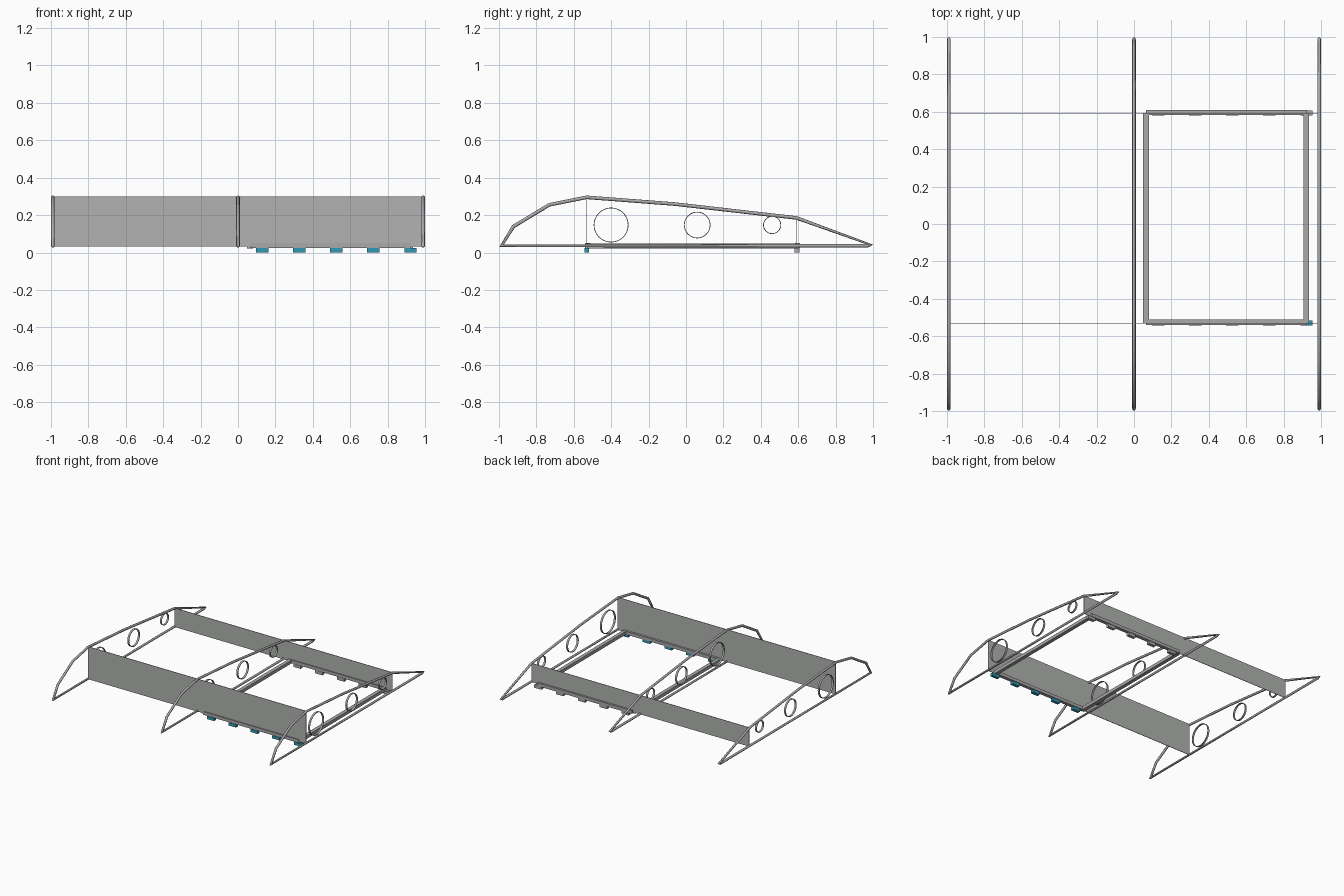
import bpy, bmesh, math
from mathutils import Vector

if "Cube" in bpy.data.objects:
    bpy.data.objects.remove(bpy.data.objects["Cube"])


def material(name, rgb):
    m = bpy.data.materials.new(name)
    m.diffuse_color = (*rgb, 1)
    m.use_nodes = True
    m.node_tree.nodes["Principled BSDF"].inputs["Base Color"].default_value = m.diffuse_color
    return m


TUBE = material("tube grey", (0.40, 0.40, 0.40))
SHEET = material("sheet grey", (0.44, 0.45, 0.44))
BLUE = material("hinge blue", (0.03, 0.33, 0.47))


def finish(name, bm, mat, smooth=False):
    bmesh.ops.recalc_face_normals(bm, faces=bm.faces)
    me = bpy.data.meshes.new(name)
    bm.to_mesh(me)
    bm.free()
    me.materials.append(mat)
    ob = bpy.data.objects.new(name, me)
    bpy.context.collection.objects.link(ob)
    if smooth:
        bpy.ops.object.select_all(action='DESELECT')
        ob.select_set(True)
        bpy.context.view_layer.objects.active = ob
        bpy.ops.object.shade_smooth_by_angle(angle=math.radians(40))
    return ob


def box(name, lo, hi, mat):
    bm = bmesh.new()
    bmesh.ops.create_cube(bm, size=1)
    lo, hi = Vector(lo), Vector(hi)
    for v in bm.verts:
        v.co = Vector(a * b for a, b in zip(v.co, hi - lo)) + (lo + hi) / 2
    return finish(name, bm, mat)


def closed_tube(name, x, pts, r, mat, sides=12):
    """Round tube swept with mitred corners round a closed outline in the YZ plane."""
    bm = bmesh.new()
    rings, n = [], len(pts)
    for i in range(n):
        p = Vector(pts[i])
        a = (p - Vector(pts[i - 1])).normalized()
        b = (Vector(pts[(i + 1) % n]) - p).normalized()
        na, nb = Vector((-a.y, a.x)), Vector((-b.y, b.x))
        m = (na + nb).normalized()
        m *= min(1 / max(m.dot(na), 0.1), 1.5)
        ring = []
        for k in range(sides):
            t = 2 * math.pi * k / sides
            q = p + m * r * math.cos(t)
            ring.append(bm.verts.new((x + r * math.sin(t), q.x, q.y)))
        rings.append(ring)
    for i in range(n):
        A, B = rings[i], rings[(i + 1) % n]
        for k in range(sides):
            j = (k + 1) % sides
            bm.faces.new((A[k], A[j], B[j], B[k]))
    return finish(name, bm, mat, True)


def hoop(name, x, y, z, r, mat, width=0.016, wall=0.004, seg=48):
    """Short open sleeve with its axis along x."""
    bm = bmesh.new()
    section = [(-width / 2, r - wall), (width / 2, r - wall), (width / 2, r), (-width / 2, r)]
    rings = []
    for i in range(seg):
        t = 2 * math.pi * i / seg
        rings.append([bm.verts.new((x + dx, y + q * math.cos(t), z + q * math.sin(t)))
                      for dx, q in section])
    for i in range(seg):
        A, B = rings[i], rings[(i + 1) % seg]
        for k in range(4):
            j = (k + 1) % 4
            bm.faces.new((A[k], A[j], B[j], B[k]))
    return finish(name, bm, mat, True)


# Ribs: tube outline and three lightening hoops each
outline = [(-0.985, 0.036), (-0.922, 0.139), (-0.73, 0.255), (-0.53, 0.295),
           (-0.06, 0.259), (0.59, 0.185), (0.985, 0.042), (0.97, 0.036)]
hoops = [(-0.40, 0.093), (0.06, 0.071), (0.46, 0.048)]
for side, x in (("left", -0.99), ("middle", 0.0), ("right", 0.99)):
    closed_tube(side + "_rib", x, outline, 0.0095, TUBE)
    for i, (y, r) in enumerate(hoops):
        hoop(f"{side}_rib_hoop_{i + 1}", x, y, 0.147, r, TUBE)

# Spars: thin upright sheets across the ribs
box("front_spar", (-0.99, -0.532, 0.032), (0.99, -0.528, 0.30), SHEET)
box("rear_spar", (-0.99, 0.590, 0.032), (0.99, 0.594, 0.188), SHEET)

# Rectangular frame under the right bay
for side, y in (("front", -0.525), ("rear", 0.596)):
    box(side + "_frame_rail", (0.065, y - 0.014, 0.024), (0.925, y + 0.014, 0.05), TUBE)
for side, x in (("inner", 0.064), ("outer", 0.92)):
    box(side + "_frame_rail", (x - 0.015, -0.53, 0.022), (x + 0.015, 0.59, 0.048), TUBE)

# Row of small blocks under each frame rail
for i in range(5):
    x = 0.13 + 0.198 * i
    box(f"front_block_{i + 1}", (x - 0.033, -0.543, 0.0), (x + 0.033, -0.517, 0.024), BLUE)
    box(f"rear_block_{i + 1}", (x - 0.033, 0.58, 0.0), (x + 0.033, 0.606, 0.024), TUBE)
